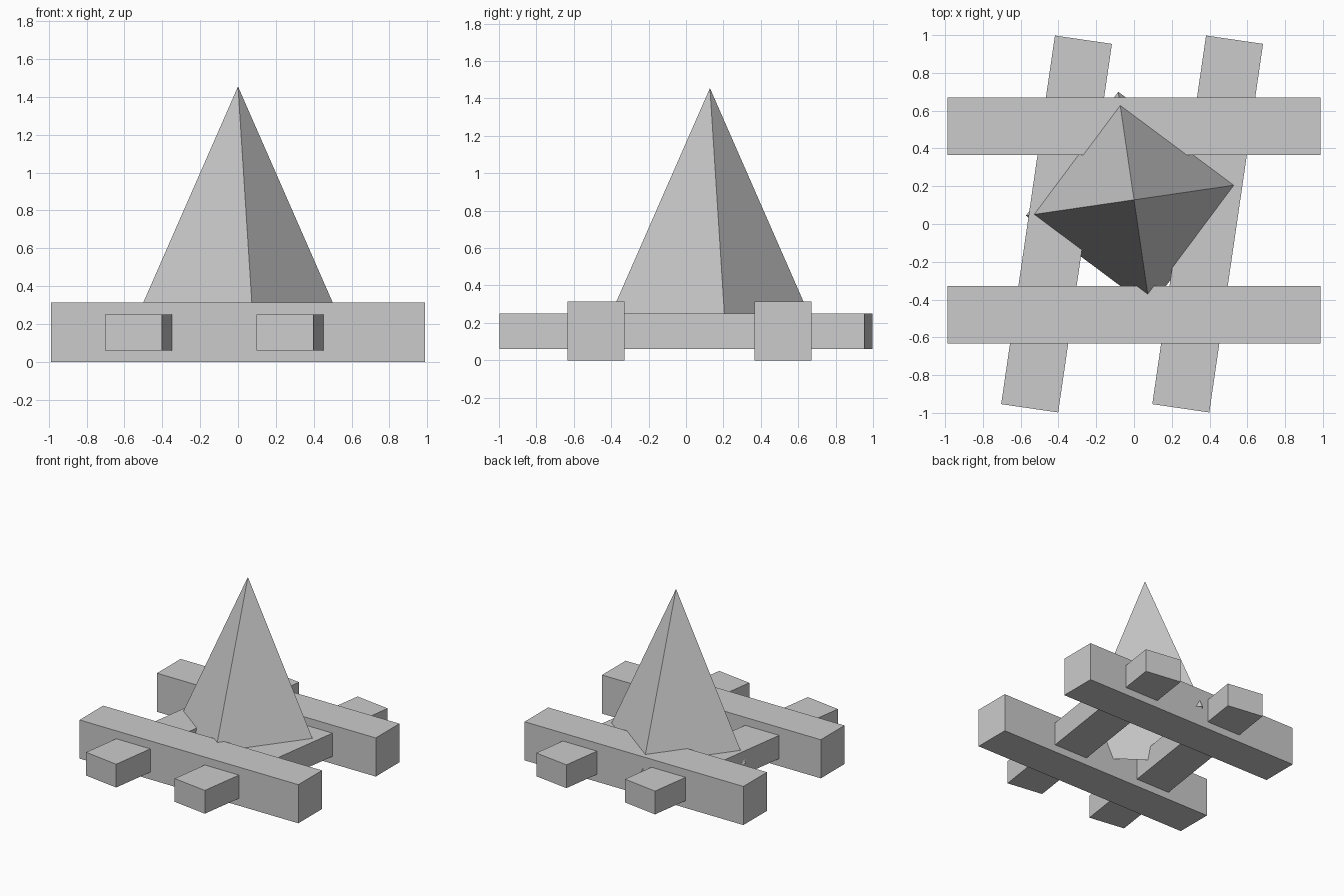
import bpy
import bmesh
from math import radians
from mathutils import Matrix, Vector

default_cube = bpy.data.objects.get("Cube")
if default_cube:
    bpy.data.objects.remove(default_cube, do_unlink=True)

TILT = radians(-8.3)

grey = bpy.data.materials.new("plain_grey")
grey.use_nodes = True
colour = (0.6, 0.6, 0.6, 1)
grey.diffuse_color = colour
grey.node_tree.nodes["Principled BSDF"].inputs["Base Color"].default_value = colour


def add_object(name, bm, location, turn=0):
    mesh = bpy.data.meshes.new(name)
    bm.to_mesh(mesh)
    bm.free()
    mesh.materials.append(grey)
    obj = bpy.data.objects.new(name, mesh)
    obj.location = location
    obj.rotation_euler.z = turn
    bpy.context.collection.objects.link(obj)
    return obj


def add_beam(name, size, location, turn=0):
    bm = bmesh.new()
    bmesh.ops.create_cube(bm, size=1, matrix=Matrix.Diagonal(Vector(size)).to_4x4())
    return add_object(name, bm, location, turn)


# Square logs lying across the front and back
for name, y in (("front_log", -0.48), ("back_log", 0.518)):
    add_beam(name, (1.975, 0.305, 0.315), (0, y, 0.1575))

# Thinner slanted logs passing through them
for name, x in (("right_slanted_log", -0.41), ("left_slanted_log", 0.39)):
    add_beam(name, (0.305, 1.972, 0.19), (x, 0, 0.155), TILT)

# Four-sided flame, open underneath
BASE, TIP = 0.15, 1.455
bm = bmesh.new()
bmesh.ops.create_cone(bm, cap_ends=False, segments=4, radius1=0.578,
                      radius2=0, depth=TIP - BASE)
bmesh.ops.remove_doubles(bm, verts=bm.verts, dist=0.001)
bmesh.ops.recalc_face_normals(bm, faces=bm.faces)
add_object("flame", bm, (0, 0.128, (BASE + TIP) / 2), -TILT)
